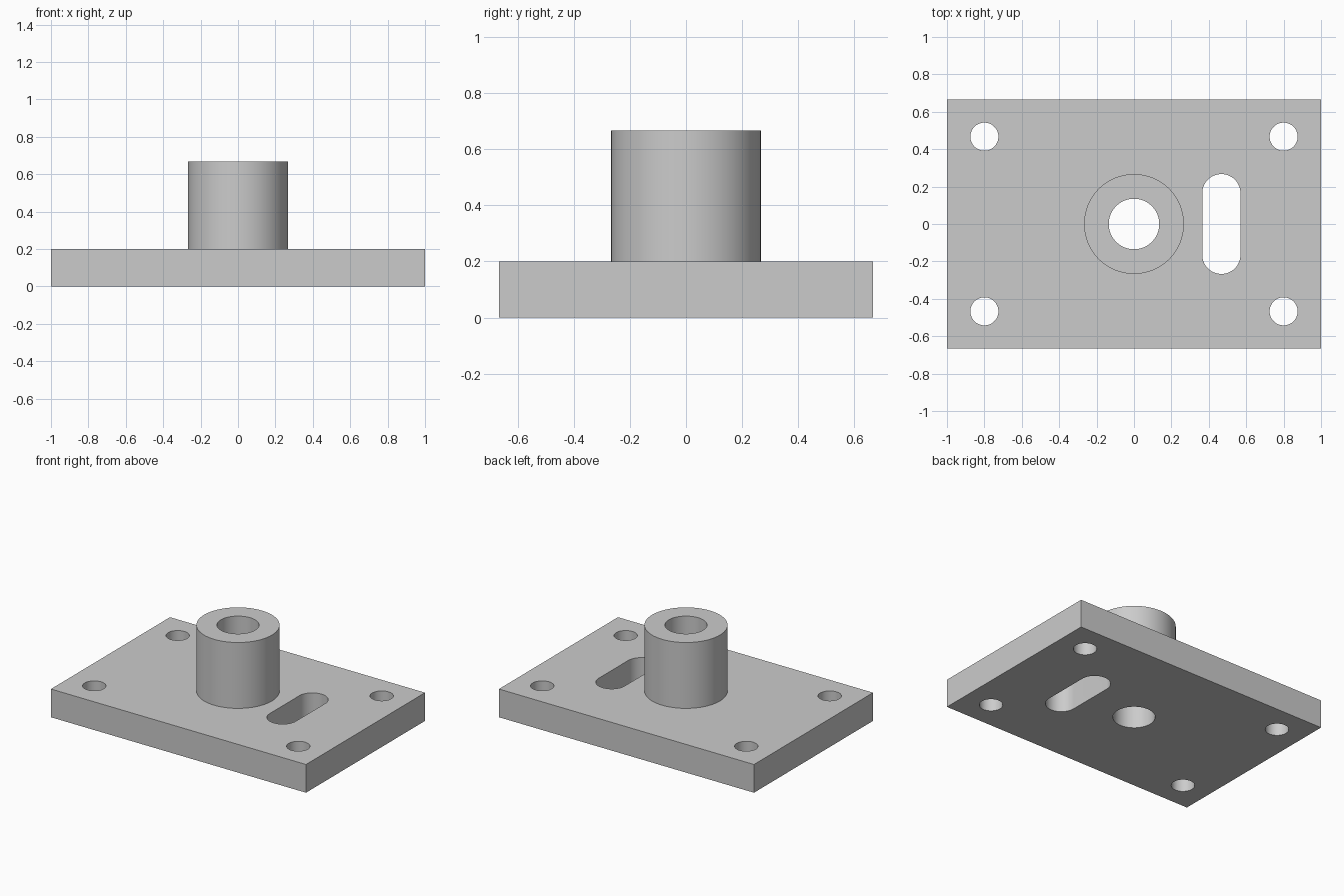
import bpy
import bmesh
import math
from mathutils import Matrix

default = bpy.data.objects.get("Cube")
if default:
    bpy.data.objects.remove(default, do_unlink=True)

LENGTH, WIDTH, THICK, TOP = 2.0, 1.333, 0.2, 0.667
BOSS_R, BORE_R, HOLE_R = 0.267, 0.135, 0.075
SLOT_X, SLOT_R, SLOT_REACH = 0.467, 0.102, 0.165

# One plain grey metal
grey = bpy.data.materials.new("plain_grey")
grey.use_nodes = True
colour = (0.6, 0.6, 0.6, 1)
grey.diffuse_color = colour
grey.node_tree.nodes["Principled BSDF"].inputs["Base Color"].default_value = colour


def make_object(name, bm):
    mesh = bpy.data.meshes.new(name)
    bm.to_mesh(mesh)
    bm.free()
    mesh.materials.append(grey)
    obj = bpy.data.objects.new(name, mesh)
    bpy.context.collection.objects.link(obj)
    return obj


def prism(name, outline, z0, z1):
    """Extrude a flat counter-clockwise outline from z0 to z1."""
    bm = bmesh.new()
    face = bm.faces.new([bm.verts.new((x, y, z0)) for x, y in outline])
    moved = bmesh.ops.extrude_face_region(bm, geom=[face])["geom"]
    bmesh.ops.translate(bm, vec=(0, 0, z1 - z0),
                        verts=[v for v in moved if isinstance(v, bmesh.types.BMVert)])
    bmesh.ops.recalc_face_normals(bm, faces=bm.faces)
    return make_object(name, bm)


def arc(cx, cy, r, start, sweep, steps):
    return [(cx + r * math.cos(start + sweep * i / steps),
             cy + r * math.sin(start + sweep * i / steps)) for i in range(steps + 1)]


def circle(cx, cy, r, steps=64):
    return arc(cx, cy, r, 0, 2 * math.pi, steps)[:-1]


def combine(target, tool, operation):
    """Apply a boolean and discard the tool."""
    mod = target.modifiers.new(operation.lower(), 'BOOLEAN')
    mod.operation = operation
    mod.solver = 'EXACT'
    mod.object = tool
    graph = bpy.context.evaluated_depsgraph_get()
    result = bpy.data.meshes.new_from_object(target.evaluated_get(graph))
    target.modifiers.clear()
    target.data = result
    bpy.data.objects.remove(tool, do_unlink=True)


# Base plate
bm = bmesh.new()
bmesh.ops.create_cube(bm, size=1, matrix=Matrix.Translation((0, 0, THICK / 2))
                      @ Matrix.Diagonal((LENGTH, WIDTH, THICK, 1)))
plate = make_object("mounting_plate", bm)

# Round boss standing on the plate
combine(plate, prism("boss", circle(0, 0, BOSS_R), THICK / 2, TOP), 'UNION')

# Bore through boss and plate
combine(plate, prism("bore_cutter", circle(0, 0, BORE_R), -0.1, 1), 'DIFFERENCE')

# Corner bolt holes
for x in (-0.8, 0.8):
    for y in (-0.467, 0.467):
        combine(plate, prism("bolt_hole_cutter", circle(x, y, HOLE_R, 48), -0.1, 0.4),
                'DIFFERENCE')

# Round-ended slot
slot = (arc(SLOT_X, SLOT_REACH, SLOT_R, 0, math.pi, 32)
        + arc(SLOT_X, -SLOT_REACH, SLOT_R, math.pi, math.pi, 32))
combine(plate, prism("slot_cutter", slot, -0.1, 0.4), 'DIFFERENCE')

# Smooth round walls, sharp rims
bpy.ops.object.select_all(action='DESELECT')
plate.select_set(True)
bpy.context.view_layer.objects.active = plate
bpy.ops.object.shade_smooth_by_angle(angle=math.radians(30))
